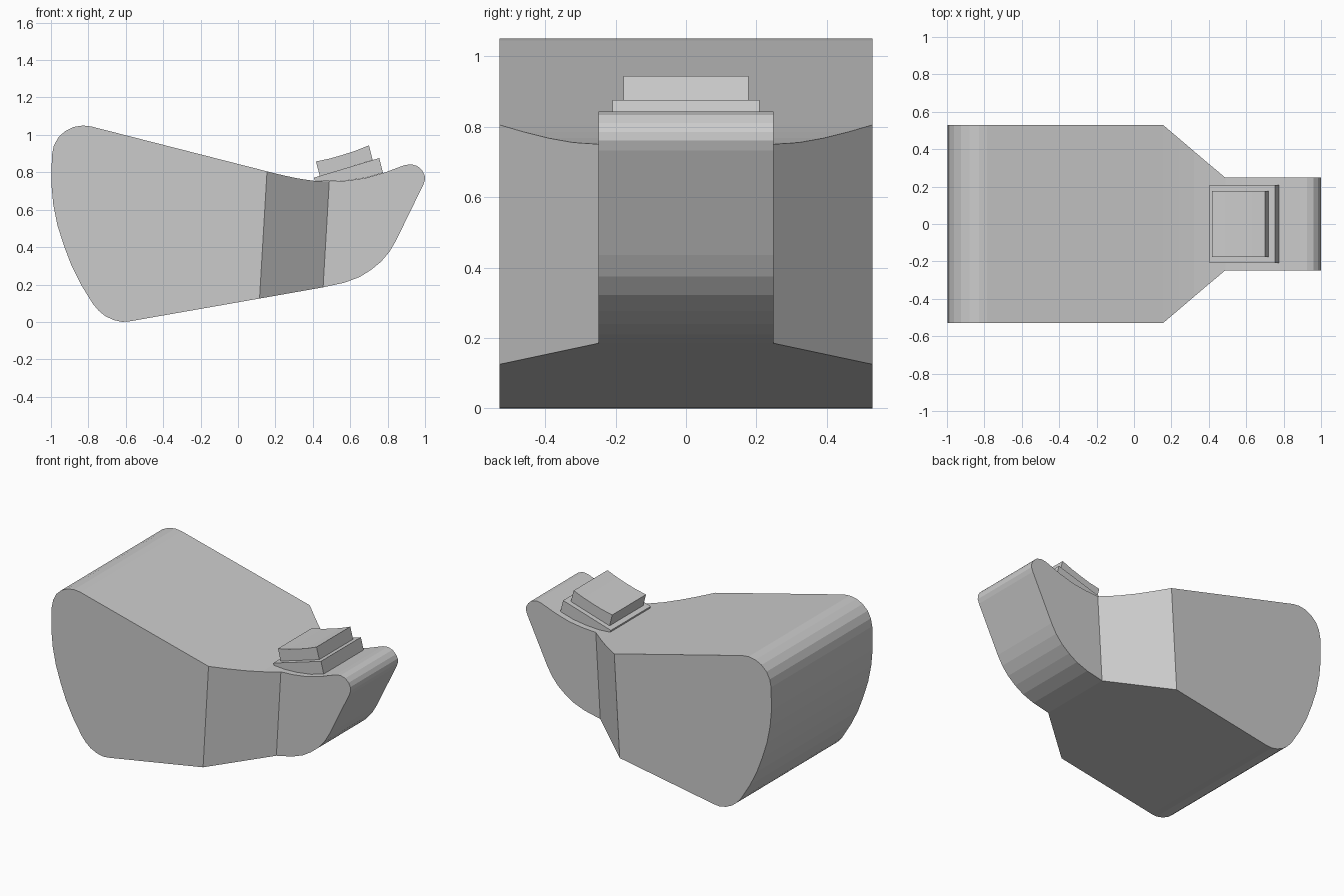
import bpy, bmesh

SHEAR = 0.059          # lean of the taper lines in side view
S0, S1 = 0.155, 0.49   # start and end of the taper (x at z = 0.8)
W0, W1 = 0.53, 0.248   # half widths of wide and narrow ends


def prism(name, pts, width, groups=None):
    """Extrude an xz profile to +-width(x, z); groups split the side caps."""
    bm = bmesh.new()
    sides = [[bm.verts.new((x, s * width(x, z), z)) for x, z in pts] for s in (-1, 1)]
    n = len(pts)
    for i in range(n):
        j = (i + 1) % n
        bm.faces.new((sides[0][i], sides[0][j], sides[1][j], sides[1][i]))
    for vs in sides:
        for g in groups or [range(n)]:
            bm.faces.new([vs[i] for i in g])
    bmesh.ops.recalc_face_normals(bm, faces=bm.faces)
    me = bpy.data.meshes.new(name)
    bm.to_mesh(me)
    bm.free()
    ob = bpy.data.objects.new(name, me)
    bpy.context.collection.objects.link(ob)
    return ob


def body_width(x, z):
    t = (x - SHEAR * (z - 0.8) - S0) / (S1 - S0)
    return W0 + (W1 - W0) * min(max(t, 0), 1)


# body profile: taper top edge, narrow tip, taper bottom edge, wide rounded end
taper_top = [(0.155, 0.805), (0.24, 0.784), (0.32, 0.767), (0.40, 0.755), (0.488, 0.75)]
tip = [(0.58, 0.755), (0.68, 0.769), (0.78, 0.797), (0.89, 0.838), (0.925, 0.843),
       (0.96, 0.833), (0.985, 0.81), (0.998, 0.785), (1.0, 0.76), (0.99, 0.732),
       (0.845, 0.435), (0.81, 0.375), (0.765, 0.322), (0.71, 0.277), (0.65, 0.24),
       (0.57, 0.21)]
taper_bottom = [(0.455, 0.185), (0.115, 0.125)]
wide = [(-0.58, 0.003), (-0.62, 0.0), (-0.665, 0.01), (-0.71, 0.031), (-0.745, 0.06),
        (-0.775, 0.095), (-0.84, 0.20), (-0.89, 0.30), (-0.93, 0.405), (-0.965, 0.515),
        (-0.988, 0.63), (-0.998, 0.74), (-0.995, 0.89), (-0.985, 0.94), (-0.962, 0.985),
        (-0.925, 1.02), (-0.88, 1.042), (-0.83, 1.05), (-0.785, 1.045)]
profile = taper_top + tip + taper_bottom + wide
a = len(taper_top)
b = a + len(tip)
n = len(profile)
prism("body", profile, body_width, [
    list(range(a)) + [b, b + 1],           # slanted cheek
    range(a - 1, b + 1),                   # narrow side
    [0] + list(range(b + 1, n)),           # wide side
])

# lower pad, lying on the curved top of the tip
prism("lower_pad", [(0.405, 0.771), (0.755, 0.876), (0.775, 0.797), (0.68, 0.77),
                    (0.58, 0.756), (0.49, 0.752), (0.41, 0.757)], lambda x, z: 0.209)

# upper pad with a dished top
prism("upper_pad", [(0.417, 0.858), (0.49, 0.873), (0.56, 0.893), (0.63, 0.916),
                    (0.70, 0.944), (0.72, 0.866), (0.437, 0.78)], lambda x, z: 0.177)
